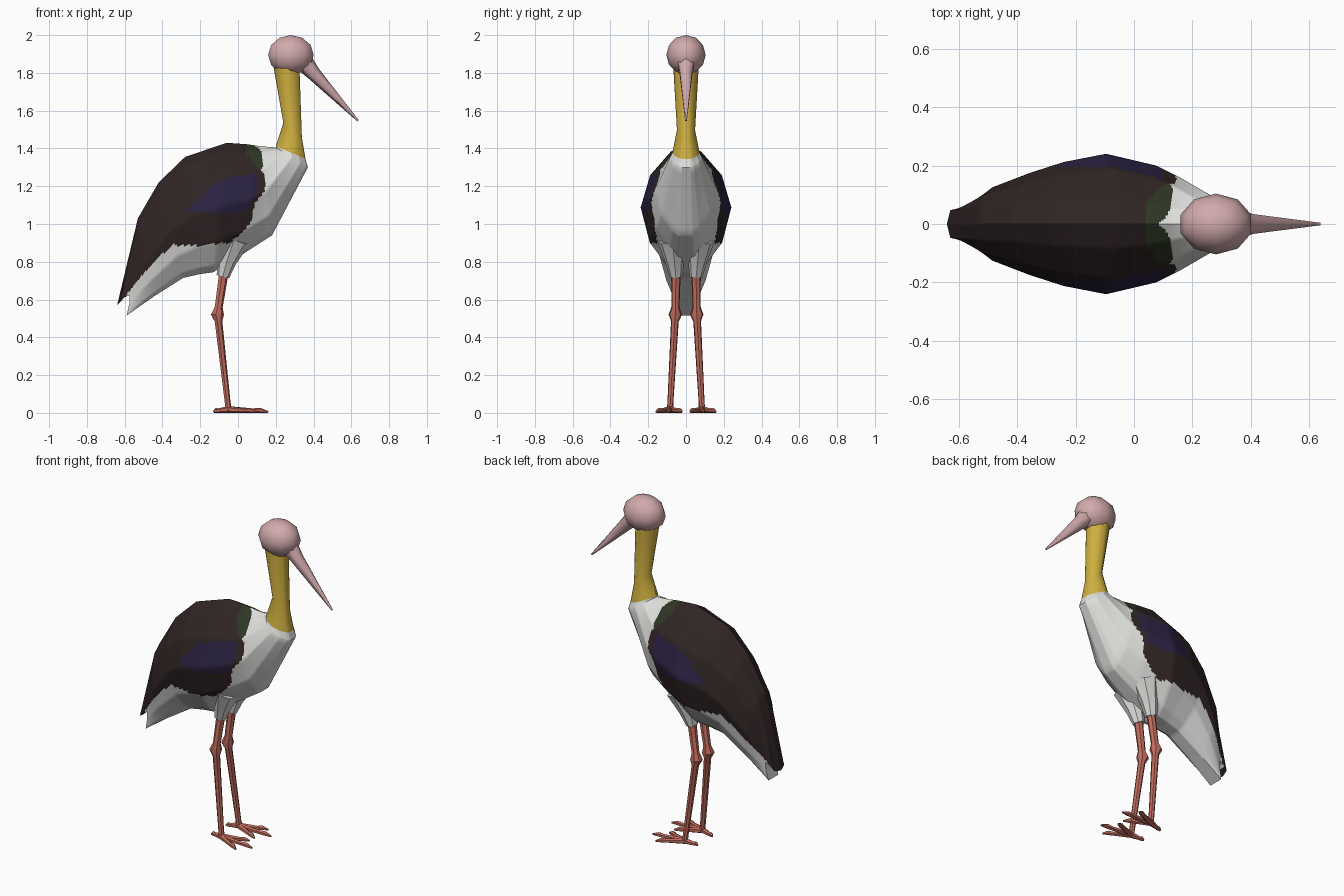
import bpy, bmesh, math
from mathutils import Vector

if "Cube" in bpy.data.objects:
    bpy.data.objects.remove(bpy.data.objects["Cube"])


def mat(name, r, g, b):
    m = bpy.data.materials.new(name)
    m.diffuse_color = (r, g, b, 1)
    m.use_nodes = True
    m.node_tree.nodes["Principled BSDF"].inputs["Base Color"].default_value = m.diffuse_color
    return m


WHITE = mat("white_feathers", .72, .72, .70)
DARK = mat("dark_brown_feathers", .030, .018, .018)
BLUE = mat("blue_sheen", .024, .016, .055)
GREEN = mat("green_sheen", .026, .038, .018)
YELLOW = mat("yellow_neck", .62, .43, .05)
PINK = mat("pink_skin", .64, .40, .41)
RED = mat("red_legs", .53, .15, .11)


def finish(bm, name, mats, mirror=False, angle=40):
    bmesh.ops.recalc_face_normals(bm, faces=bm.faces[:])
    me = bpy.data.meshes.new(name)
    bm.to_mesh(me)
    bm.free()
    for m in mats:
        me.materials.append(m)
    ob = bpy.data.objects.new(name, me)
    bpy.context.collection.objects.link(ob)
    if mirror:
        mod = ob.modifiers.new("mirror", 'MIRROR')
        mod.use_axis = (False, True, False)
        mod.use_clip = False
        mod.use_mirror_merge = False
    bpy.ops.object.select_all(action='DESELECT')
    ob.select_set(True)
    bpy.context.view_layer.objects.active = ob
    bpy.ops.object.shade_smooth_by_angle(angle=math.radians(angle))
    return ob


# half cross-section: (fraction from back edge to belly edge, width fraction)
HALF = [(0, 0), (.07, .34), (.25, .79), (.5, 1), (.77, .8), (.95, .42), (1, .22)]
SECTION = HALF + [(s, -w) for s, w in HALF[:0:-1]]
N = len(SECTION)


def loft(stations):
    """Stations: top x,z, bottom x,z, half width, squareness, notch x,z."""
    bm = bmesh.new()
    rings = []
    for tx, tz, bx, bz, hw, q, nx, nz in stations:
        ring = []
        for s, w in SECTION:
            k = math.sin(math.pi * s)
            a = abs(w)
            wide = math.copysign(a + q * (1 - a), w) if a else 0
            ring.append(bm.verts.new((tx + (bx - tx) * s + nx * k, wide * hw,
                                      tz + (bz - tz) * s + nz * k)))
        rings.append(ring)
    for a, b in zip(rings, rings[1:]):
        for i in range(N):
            j = (i + 1) % N
            bm.faces.new((a[i], a[j], b[j], b[i]))
    for r in (rings[0], rings[-1]):
        bm.faces.new((r[0], r[1], r[N - 1]))
        for i in range(1, N // 2):
            bm.faces.new((r[i], r[i + 1], r[N - i - 1], r[N - i]))
    return bm


def inside(poly, x, z):
    hit = False
    for (x1, z1), (x2, z2) in zip(poly, poly[1:] + poly[:1]):
        if (z1 > z) != (z2 > z) and x < x1 + (z - z1) * (x2 - x1) / (z2 - z1):
            hit = not hit
    return hit


def tube(bm, path, radii, sides=6):
    pts = [Vector(p) for p in path]
    rings = []
    for k, p in enumerate(pts):
        d = (pts[min(k + 1, len(pts) - 1)] - pts[max(k - 1, 0)]).normalized()
        u = d.cross(Vector((0, 1, 0))).normalized()
        v = d.cross(u)
        rings.append([bm.verts.new(p + radii[k] * (u * math.cos(t) + v * math.sin(t)))
                      for t in (2 * math.pi * i / sides for i in range(sides))])
    for a, b in zip(rings, rings[1:]):
        for i in range(sides):
            j = (i + 1) % sides
            bm.faces.new((a[i], a[j], b[j], b[i]))
    bm.faces.new(rings[0])
    bm.faces.new(rings[-1])


# body with folded wings and tail
bm = loft([
    (-.64, .57, -.59, .515, .055, .8, .04, .08),
    (-.53, 1.03, -.44, .62, .125, .15, 0, -.02),
    (-.42, 1.22, -.29, .715, .175, 0, 0, 0),
    (-.28, 1.355, -.20, .735, .212, 0, 0, 0),
    (-.06, 1.43, -.13, .745, .24, 0, 0, 0),
    (.05, 1.422, .04, .85, .20, 0, .03, 0),
    (.12, 1.412, .18, .94, .163, 0, 0, 0),
    (.20, 1.405, .37, 1.30, .085, .1, 0, 0),
    (.20, 1.412, .357, 1.345, .072, .15, 0, 0)])
bmesh.ops.subdivide_edges(bm, edges=bm.edges[:], cuts=9, use_grid_fill=True)

# plumage regions in side view
wing = [(-.70, .55), (-.64, .565), (-.575, .645), (-.46, .785), (-.35, .886), (-.22, .885),
        (-.05, .90), (.01, .94), (.07, 1.02), (.09, 1.11), (.143, 1.18), (.148, 1.246),
        (.11, 1.30), (.045, 1.37), (.035, 1.5), (-.7, 1.5)]
shoulder = [(.035, 1.5), (.045, 1.37), (.12, 1.275), (.132, 1.30), (.125, 1.38),
            (.105, 1.405), (.07, 1.425), (.065, 1.5)]
sheen = [(-.27, 1.065), (-.26, 1.085), (-.11, 1.225), (.10, 1.275), (.105, 1.18), (.06, 1.08), (0, 1.06)]
for f in bm.faces:
    c = f.calc_center_median()
    if inside(sheen, c.x, c.z):
        f.material_index = 2
    elif inside(shoulder, c.x, c.z):
        f.material_index = 3
    elif inside(wing, c.x, c.z):
        f.material_index = 1
finish(bm, "body", [WHITE, DARK, BLUE, GREEN])

# neck
finish(loft([
    (.20, 1.412, .357, 1.345, .072, .15, 0, 0),
    (.24, 1.535, .338, 1.46, .048, .15, 0, 0),
    (.185, 1.85, .325, 1.84, .068, .1, 0, 0)]), "neck", [YELLOW])

# head
bm = bmesh.new()
bmesh.ops.create_uvsphere(bm, u_segments=10, v_segments=6, radius=1)
for v in bm.verts:
    v.co = Vector((.28 + v.co.x * .127, v.co.y * .104, 1.895 + v.co.z * .105))
finish(bm, "head", [PINK], angle=60)

# beak
bm = bmesh.new()
tube(bm, [(.345, 0, 1.86), (.40, 0, 1.797), (.635, 0, 1.547)], [.052, .038, .005])
finish(bm, "beak", [PINK], angle=60)

# feathered thighs
bm = bmesh.new()
tube(bm, [(-.08, .053, .722), (-.06, .06, .80), (-.02, .07, .92)], [.034, .05, .085], 8)
finish(bm, "thighs", [WHITE], mirror=True)

# legs with knobbed joints
bm = bmesh.new()
tube(bm, [(-.075, .053, .75), (-.103, .056, .56), (-.110, .057, .52), (-.104, .059, .485),
          (-.055, .083, .05), (-.05, .085, .012)],
     [.026, .022, .036, .021, .016, .019], 7)
finish(bm, "legs", [RED], mirror=True)

# toes: three forward, one back
bm = bmesh.new()
start = Vector((-.055, .085, .018))
for tip in ((.16, .092), (.095, .157), (.095, .022), (-.13, .07)):
    end = Vector((tip[0], tip[1], .005))
    path = [start, start.lerp(end, .62), start.lerp(end, .8), end]
    path[1].z = .012
    path[2].z = .013
    tube(bm, path, [.018, .012, .014, .005])
finish(bm, "toes", [RED], mirror=True)
